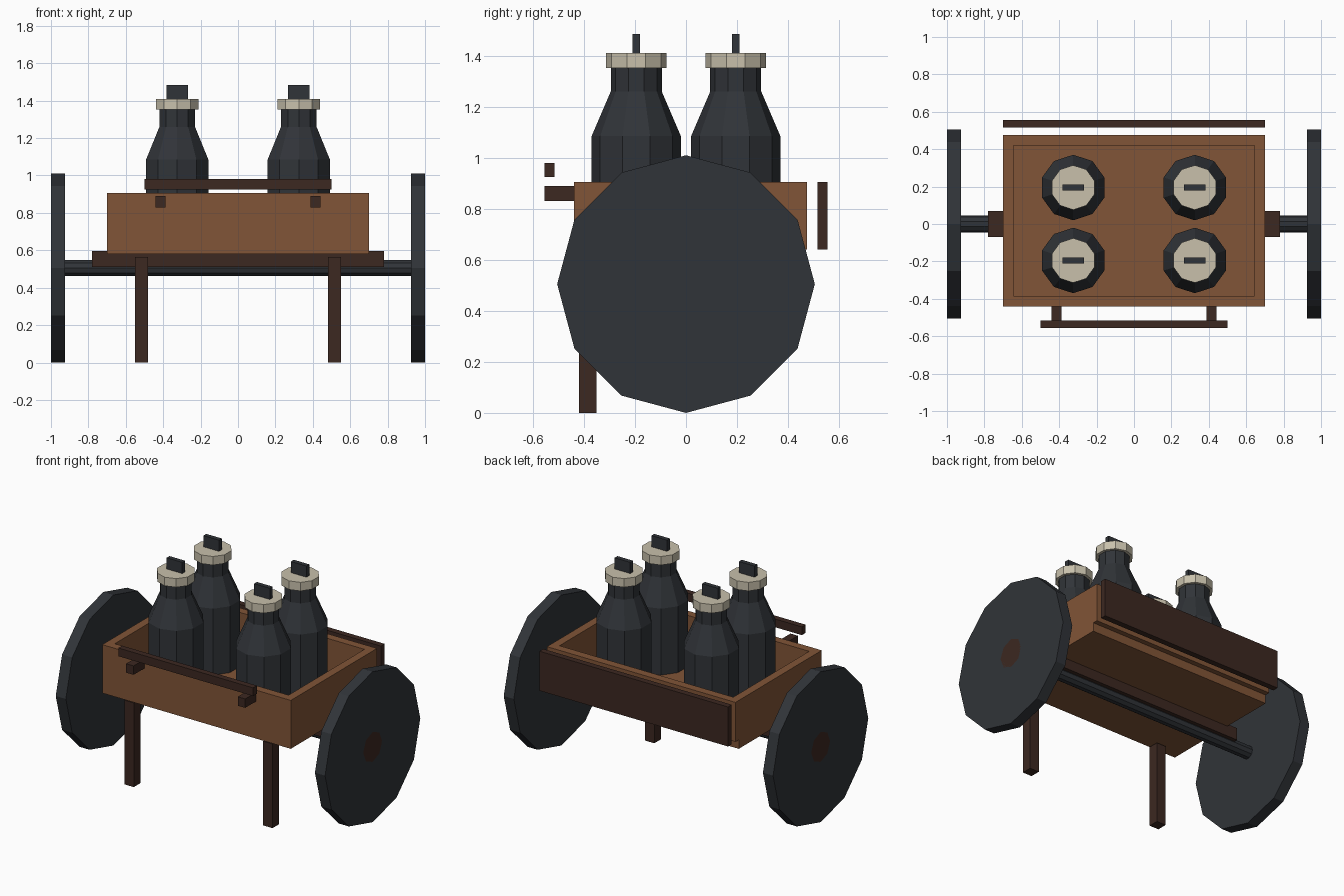
import bpy, bmesh, math
from mathutils import Matrix

if "Cube" in bpy.data.objects:
    bpy.data.objects.remove(bpy.data.objects["Cube"])


def material(name, rgb):
    m = bpy.data.materials.new(name)
    m.diffuse_color = (*rgb, 1)
    m.use_nodes = True
    m.node_tree.nodes["Principled BSDF"].inputs["Base Color"].default_value = m.diffuse_color
    return m


IRON = material("dark_iron", (0.03, 0.034, 0.04))
WOOD = material("brown_wood", (0.22, 0.09, 0.038))
DARK = material("dark_wood", (0.045, 0.021, 0.015))
CREAM = material("cream", (0.58, 0.53, 0.41))


def finish(name, bm, mat):
    bmesh.ops.recalc_face_normals(bm, faces=bm.faces)
    me = bpy.data.meshes.new(name)
    bm.to_mesh(me)
    bm.free()
    me.materials.append(mat)
    ob = bpy.data.objects.new(name, me)
    bpy.context.collection.objects.link(ob)
    return ob


def box(name, x, y, z, mat):
    """Box from (min, max) pairs."""
    bm = bmesh.new()
    bmesh.ops.create_cube(bm, size=1)
    for v in bm.verts:
        v.co = [a + (b - a) * (c + 0.5) for (a, b), c in zip((x, y, z), v.co)]
    return finish(name, bm, mat)


def lathe(name, profile, sides, mat, loc=(0, 0, 0), along_x=False):
    """Closed solid from (radius, height) points, first corner on the +y axis."""
    bm = bmesh.new()
    rings = []
    for r, h in profile:
        rings.append([bm.verts.new((r * math.sin(2 * math.pi * i / sides),
                                    r * math.cos(2 * math.pi * i / sides), h))
                      for i in range(sides)])
    for a, b in zip(rings, rings[1:]):
        for i in range(sides):
            j = (i + 1) % sides
            bm.faces.new((a[i], a[j], b[j], b[i]))
    bm.faces.new(rings[0])
    bm.faces.new(rings[-1])
    if along_x:
        bm.transform(Matrix.Rotation(math.pi / 2, 4, 'Y'))
    ob = finish(name, bm, mat)
    ob.location = loc
    return ob


# Cargo box: floor and four walls, back wall overhanging the floor
box("box_floor", (-0.7, 0.7), (-0.44, 0.44), (0.58, 0.64), WOOD)
box("box_front_wall", (-0.7, 0.7), (-0.44, -0.385), (0.64, 0.905), WOOD)
box("box_back_wall", (-0.7, 0.7), (0.42, 0.475), (0.64, 0.905), WOOD)
for s, side in ((-1, "left"), (1, "right")):
    box(f"box_{side}_wall", sorted((s * 0.645, s * 0.7)), (-0.385, 0.42), (0.64, 0.905), WOOD)

# Tailboard standing off the back
box("tailboard", (-0.7, 0.7), (0.515, 0.555), (0.64, 0.905), DARK)

# Axle and the beam above it
lathe("axle", [(0.045, -0.94), (0.045, 0.94)], 10, IRON, (0, 0, 0.505), True)
box("axle_beam", (-0.78, 0.78), (-0.07, 0.07), (0.51, 0.595), DARK)

# Push handle
box("handle_bar", (-0.5, 0.5), (-0.555, -0.515), (0.925, 0.98), DARK)

for s, side in ((-1, "left"), (1, "right")):
    # Wheels with flush hubs
    lathe(f"{side}_wheel", [(0.505, -0.0375), (0.505, 0.0375)], 12, IRON,
          (s * 0.9625, 0, 0.505), True)
    lathe(f"{side}_hub", [(0.1, -0.036), (0.1, 0.0375)] if s > 0 else [(0.1, -0.0375), (0.1, 0.036)],
          8, DARK, (s * 0.9625, 0, 0.505), True)
    # Front legs and handle brackets
    box(f"{side}_leg", sorted((s * 0.48, s * 0.55)), (-0.42, -0.35), (0, 0.565), DARK)
    box(f"{side}_handle_bracket", sorted((s * 0.387, s * 0.442)), (-0.555, -0.44), (0.83, 0.89), DARK)

    # Milk cans with lids and grips
    for y, row in ((-0.195, "front"), (0.195, "back")):
        x = s * 0.325
        n = f"{row}_{side}_can"
        lathe(n, [(0.175, 0.64), (0.175, 1.085), (0.1, 1.26), (0.1, 1.355)], 10, IRON, (x, y, 0))
        lathe(n + "_lid", [(0.119, 1.352), (0.119, 1.41)], 10, CREAM, (x, y, 0))
        box(n + "_grip", (x - 0.058, x + 0.058), (y - 0.015, y + 0.015), (1.405, 1.485), IRON)
